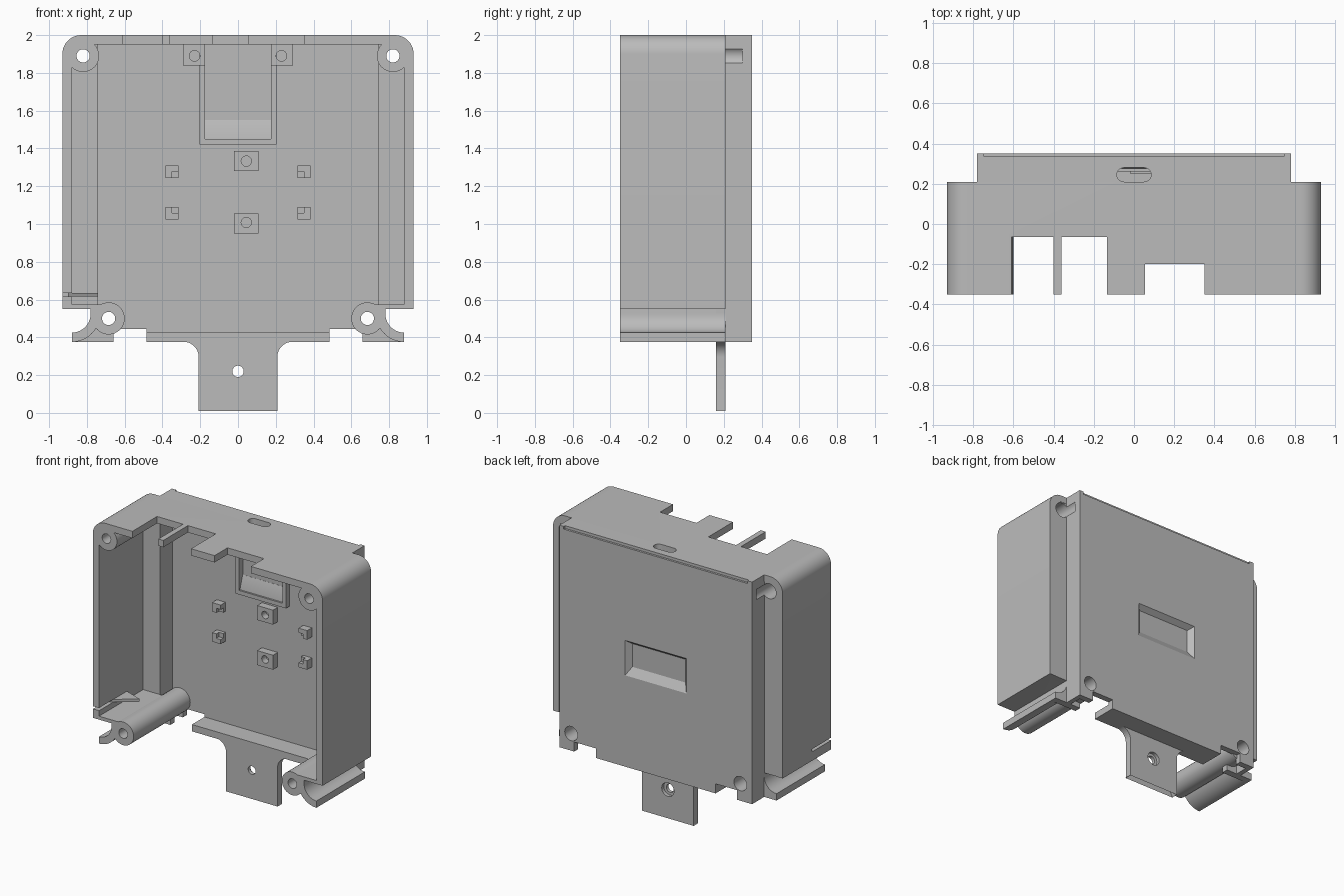
import bpy, bmesh
from math import sin, cos, radians

cube = bpy.data.objects.get("Cube")
if cube:
    bpy.data.objects.remove(cube, do_unlink=True)

grey = bpy.data.materials.new("plain_grey")
grey.use_nodes = True
grey.diffuse_color = (0.5, 0.5, 0.5, 1)
grey.node_tree.nodes["Principled BSDF"].inputs["Base Color"].default_value = (0.5, 0.5, 0.5, 1)

FRONT, STEP, BACK = -0.35, 0.21, 0.35
FLOOR, FLANGE = 0.305, 0.16
parts = []


def finish(name, bm, keep=True):
    bmesh.ops.recalc_face_normals(bm, faces=bm.faces)
    mesh = bpy.data.meshes.new(name)
    bm.to_mesh(mesh)
    bm.free()
    mesh.materials.append(grey)
    obj = bpy.data.objects.new(name, mesh)
    bpy.context.collection.objects.link(obj)
    if keep:
        parts.append(obj)
    return obj


def prism(name, pts, y0, y1, keep=True):
    """Extrude an x-z outline from y0 to y1."""
    bm = bmesh.new()
    face = bm.faces.new([bm.verts.new((x, y0, z)) for x, z in pts])
    out = bmesh.ops.extrude_face_region(bm, geom=[face])
    moved = [v for v in out["geom"] if isinstance(v, bmesh.types.BMVert)]
    bmesh.ops.translate(bm, verts=moved, vec=(0, y1 - y0, 0))
    return finish(name, bm, keep)


def arc(cx, cz, r, a0, a1, n=10):
    steps = [radians(a0 + (a1 - a0) * i / n) for i in range(n + 1)]
    return [(cx + r * cos(a), cz + r * sin(a)) for a in steps]


def box(name, x0, x1, y0, y1, z0, z1, keep=True):
    return prism(name, [(x0, z0), (x1, z0), (x1, z1), (x0, z1)], y0, y1, keep)


def rod(name, x, z, r, y0, y1, keep=True):
    return prism(name, arc(x, z, r, 0, 348.75, 31), y0, y1, keep)


def cut(targets, cutters):
    """Subtract the cutters for good, then delete them."""
    for obj in targets:
        for c in cutters:
            mod = obj.modifiers.new("cut", 'BOOLEAN')
            mod.operation, mod.solver, mod.object = 'DIFFERENCE', 'EXACT', c
        graph = bpy.context.evaluated_depsgraph_get()
        mesh = bpy.data.meshes.new_from_object(obj.evaluated_get(graph))
        obj.modifiers.clear()
        obj.data = mesh
    for c in cutters:
        bpy.data.objects.remove(c, do_unlink=True)


def flip(pts, s):
    return [(s * x, z) for x, z in pts]


# Rounded hood: side walls and top
outer = [(0.93, 0.55)] + arc(0.83, 1.9, 0.1, 0, 90)
inner = arc(0.83, 1.9, 0.05, 90, 0) + [(0.88, 0.55)]
hood = prism("hood", outer + flip(outer[::-1], -1) + flip(inner[::-1], -1) + inner, FRONT, STEP)
cut([hood], [
    box("c", -0.61, -0.4, -0.4, -0.065, 1.9, 2.1, False),
    box("c", -0.36, -0.135, -0.4, -0.065, 1.9, 2.1, False),
    box("c", 0.055, 0.35, -0.4, -0.2, 1.9, 2.1, False),
    box("c", -1, -0.85, -0.4, -0.13, 0.615, 0.635, False)])

# Rear panel with stepped lower edge
edge = [(0.78, 2.0), (0.78, 0.375), (0.66, 0.375), (0.66, 0.445), (0.485, 0.445), (0.485, 0.375)]
panel = prism("rear_panel", edge + flip(edge[::-1], -1), FLOOR, BACK)
rear_top = box("rear_top", -0.78, 0.78, STEP, FLOOR, 1.95, 2.0)

# Bevelled pocket in the back of the panel
bm = bmesh.new()
rings = []
for y, hx, z0, z1 in ((0.352, 0.25, 1.04, 1.3), (0.313, 0.215, 1.1, 1.27)):
    rings.append([bm.verts.new((x, y, z)) for x, z in ((-hx, z0), (hx, z0), (hx, z1), (-hx, z1))])
for ring in rings:
    bm.faces.new(ring)
for i in range(4):
    j = (i + 1) % 4
    bm.faces.new((rings[0][i], rings[0][j], rings[1][j], rings[1][i]))
cut([panel], [finish("c", bm, False),
              box("c", -0.745, 0.745, 0.335, 0.4, 1.98, 2.1, False)])

# Rounded port slot through the top
bm = bmesh.new()
slot = arc(0.05, 0.245, 0.035, -90, 90) + arc(-0.05, 0.245, 0.035, 90, 270)
face = bm.faces.new([bm.verts.new((x, y, 1.9)) for x, y in slot])
out = bmesh.ops.extrude_face_region(bm, geom=[face])
bmesh.ops.translate(bm, vec=(0, 0, 0.2),
                    verts=[v for v in out["geom"] if isinstance(v, bmesh.types.BMVert)])
cut([hood, rear_top], [finish("c", bm, False)])

# Mirrored sides: walls, flanges, screw columns, curved lips
for s, side in ((1, "left"), (-1, "right")):
    wall = prism(side + "_rear_wall",
                 flip([(0.745, 0.375), (0.78, 0.375), (0.78, 2), (0.745, 2)], s), FLANGE, FLOOR)
    flange = prism(side + "_flange",
                   flip([(0.745, 0.55), (0.925, 0.55)] + arc(0.83, 1.9, 0.095, 0, 90) + [(0.745, 1.995)], s),
                   FLANGE, STEP - 0.002)
    foot = prism(side + "_foot_flange",
                 flip([(0.66, 0.375), (0.88, 0.375), (0.88, 0.425)]
                      + arc(0.88, 0.525, 0.1, 270, 180) + [(0.78, 0.56), (0.66, 0.56)], s), FLANGE, STEP)
    lip = prism(side + "_curved_lip",
                flip(arc(0.88, 0.525, 0.1, 270, 180) + [(0.78, 0.56), (0.73, 0.56)]
                     + arc(0.88, 0.525, 0.15, 180, 270), s), FRONT, STEP)
    shelf = prism(side + "_shelf",
                  flip([(0.68, 0.55), (0.92, 0.55), (0.92, 0.575), (0.68, 0.575)], s), FRONT, FLANGE)
    upper = rod(side + "_upper_column", s * 0.82, 1.89, 0.085, FRONT, FLANGE + 0.02)
    lower = rod(side + "_lower_column", s * 0.685, 0.5, 0.085, FRONT, FLOOR + 0.01)
    cut([upper, flange, wall], [
        rod("c", s * 0.82, 1.89, 0.035, -0.4, 0.2, False),
        rod("c", s * 0.82, 1.89, 0.055, 0.05, 0.3, False)])
    cut([lower, panel, foot, lip, shelf], [
        rod("c", s * 0.685, 0.5, 0.035, -0.4, 0.2, False),
        rod("c", s * 0.685, 0.5, 0.052, 0.1, 0.4, False)])

    # Square screw mounts beside the port
    mount = prism(side + "_port_mount",
                  flip([(0.175, 1.84), (0.29, 1.84), (0.29, 1.955), (0.175, 1.955)], s), 0.21, FLOOR + 0.01)
    cut([mount], [rod("c", s * 0.23, 1.89, 0.028, 0.1, 0.29, False)])

    # Notched board posts
    for z, d, level in ((1.277, 1, "upper"), (1.057, -1, "lower")):
        post = box(f"{side}_{level}_board_post", s * 0.35 - 0.035, s * 0.35 + 0.035,
                   0.25, FLOOR + 0.01, z - 0.033, z + 0.033)
        xs = sorted((s * 0.35, s * 0.3))
        zs = sorted((z, z - d * 0.05))
        cut([post], [box("c", xs[0], xs[1], 0.2, 0.28, zs[0], zs[1], False)])

# Port cradle: raised frame with a sloped stop
cradle = [(0.205, 1.96), (0.205, 1.42)]
prism("port_cradle", cradle + flip(cradle[::-1], -1)
      + [(-0.175, 1.96), (-0.175, 1.45), (0.175, 1.45), (0.175, 1.96)], 0.262, FLOOR + 0.01)
bm = bmesh.new()
ends = [[bm.verts.new((x, y, z)) for y, z in ((0.31, 1.44), (0.275, 1.44), (0.275, 1.46), (0.304, 1.55), (0.31, 1.55))]
        for x in (-0.176, 0.176)]
for end in ends:
    bm.faces.new(end)
for i in range(5):
    j = (i + 1) % 5
    bm.faces.new((ends[0][i], ends[0][j], ends[1][j], ends[1][i]))
finish("cradle_stop", bm)

# Central screw blocks
for z, level in ((1.333, "upper"), (1.003, "lower")):
    block = box(level + "_screw_block", -0.02, 0.108, 0.25, FLOOR + 0.01, z - 0.053, z + 0.053)
    cut([block], [rod("c", 0.044, z + 0.005 * (z < 1.2), 0.027, 0.2, 0.3, False)])

# Lower ledge and hanging tab
box("lower_ledge", -0.485, 0.485, FLANGE, FLOOR + 0.01, 0.375, 0.425)
half = [(0.29, 0.38)] + arc(0.29, 0.295, 0.082, 90, 180) + [(0.208, 0.01)]
tab = prism("hanging_tab", half + arc(0, -0.07, 0.225, 21, 159, 20) + flip(half[::-1], -1), FLANGE, STEP)
cut([tab], [rod("c", 0, 0.22, 0.03, 0.1, 0.3, False),
            rod("c", 0, 0.22, 0.05, 0.185, 0.3, False)])

# Small wedge clip inside the right wall
bm = bmesh.new()
face = bm.faces.new([bm.verts.new((x, y, 0.615)) for x, y in ((-0.9, -0.2), (-0.74, -0.08), (-0.9, -0.02))])
out = bmesh.ops.extrude_face_region(bm, geom=[face])
bmesh.ops.translate(bm, vec=(0, 0, 0.02),
                    verts=[v for v in out["geom"] if isinstance(v, bmesh.types.BMVert)])
finish("wedge_clip", bm)

# Smooth the curved faces, keep edges sharp
bpy.ops.object.select_all(action='DESELECT')
for obj in parts:
    obj.select_set(True)
bpy.context.view_layer.objects.active = hood
bpy.ops.object.shade_smooth_by_angle(angle=radians(30))
